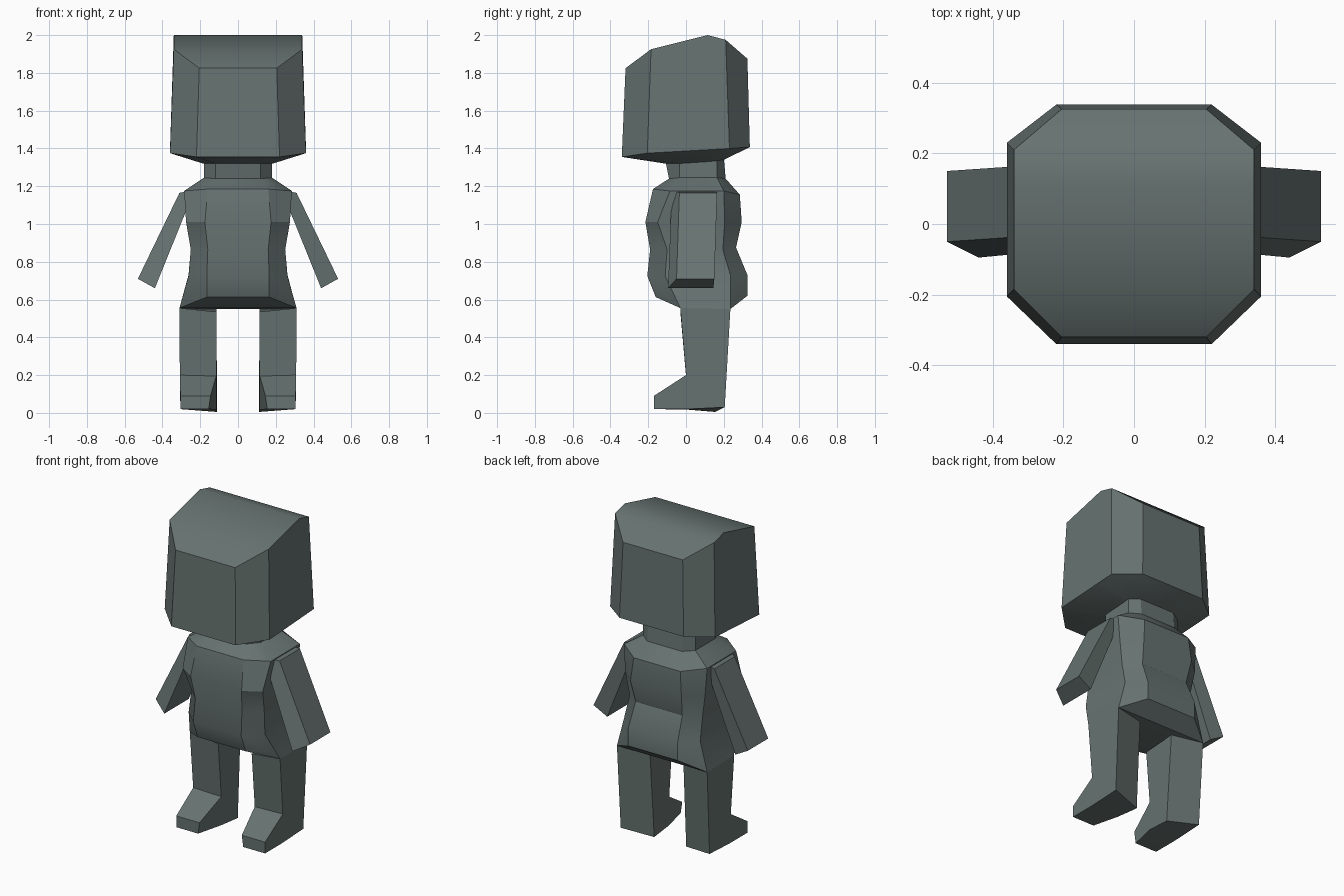
import bpy, bmesh, math

mat = bpy.data.materials.new("slate green grey")
mat.diffuse_color = (0.135, 0.172, 0.165, 1)


def finish(name, bm):
    bmesh.ops.recalc_face_normals(bm, faces=bm.faces)
    me = bpy.data.meshes.new(name)
    bm.to_mesh(me)
    bm.free()
    me.materials.append(mat)
    me.shade_smooth()
    me.set_sharp_from_angle(angle=math.radians(30))
    ob = bpy.data.objects.new(name, me)
    bpy.context.collection.objects.link(ob)
    return ob


def bridge(bm, a, b):
    n = len(a)
    for i in range(n):
        j = (i + 1) % n
        bm.faces.new((a[i], a[j], b[j], b[i]))


def symmetric_loft(name, halves):
    """Loft rings given as their +x half, front to back; cap with strips."""
    bm = bmesh.new()
    rings = []
    for h in halves:
        pts = list(h) + [(-x, y, z) for x, y, z in reversed(h)]
        rings.append([bm.verts.new(p) for p in pts])
    for a, b in zip(rings, rings[1:]):
        bridge(bm, a, b)
    for r in (rings[0], rings[-1]):
        n = len(r)
        for i in range(n // 2 - 1):
            bm.faces.new((r[i], r[i + 1], r[n - 2 - i], r[n - 1 - i]))
    return finish(name, bm)


def limb(name, a, b, side):
    """Solid between two matching outlines, mirrored by side."""
    bm = bmesh.new()
    ra, rb = ([bm.verts.new((side * x, y, z)) for x, y, z in r] for r in (a, b))
    bridge(bm, ra, rb)
    bm.faces.new(ra)
    bm.faces.new(rb)
    return finish(name, bm)


# head: chamfered block with a sloping crown and tapered underside
symmetric_loft("head", [
    [(.205, -.32, 1.825), (.34, -.185, 1.925), (.34, .115, 2), (.34, .21, 1.975), (.205, .325, 1.875)],
    [(.22, -.34, 1.355), (.36, -.205, 1.375), (.36, .115, 1.393), (.36, .23, 1.4), (.22, .338, 1.407)],
    [(.12, -.11, 1.32), (.185, -.04, 1.32), (.185, .115, 1.33), (.185, .165, 1.335), (.12, .2, 1.34)],
])

# neck, shoulders and torso in one loft
symmetric_loft("torso", [
    [(.12, -.11, 1.34), (.18, -.035, 1.34), (.18, .165, 1.345), (.12, .2, 1.35)],
    [(.12, -.09, 1.24), (.18, -.035, 1.245), (.18, .165, 1.245), (.12, .21, 1.24)],
    [(.16, -.175, 1.185), (.285, -.085, 1.175), (.285, .2, 1.175), (.16, .285, 1.155)],
    [(.175, -.215, 1.01), (.275, -.15, 1.01), (.275, .205, 1.01), (.175, .295, 1.01)],
    [(.16, -.19, .865), (.25, -.1, .865), (.25, .195, .865), (.16, .265, .875)],
    [(.165, -.205, .725), (.262, -.11, .725), (.262, .235, .73), (.17, .325, .73)],
    [(.165, -.16, .613), (.31, -.03, .555), (.31, .235, .55), (.17, .325, .62)],
])

# legs with feet: outer and inner side outlines
outer_leg = [(.31, -.03, .555), (.308, 0, .2), (.305, -.17, .09), (.305, -.17, .02),
             (.305, 0, .02), (.305, .205, .03), (.31, .235, .55)]
inner_leg = [(.115, -.03, .535), (.115, 0, .195), (.145, -.17, .09), (.155, -.17, .02),
             (.115, 0, .018), (.11, .155, .005), (.115, .19, .55)]

# arms: slanted bars from shoulder to hand
shoulder = [(.31, -.035, 1.165), (.31, .165, 1.165), (.23, .15, 1.18), (.23, -.075, 1.18)]
hand = [(.53, -.05, .71), (.53, .15, .71), (.44, .145, .66), (.44, -.095, .66)]

for side, label in ((1, "right"), (-1, "left")):
    limb(label + "_leg", outer_leg, inner_leg, side)
    limb(label + "_arm", shoulder, hand, side)
